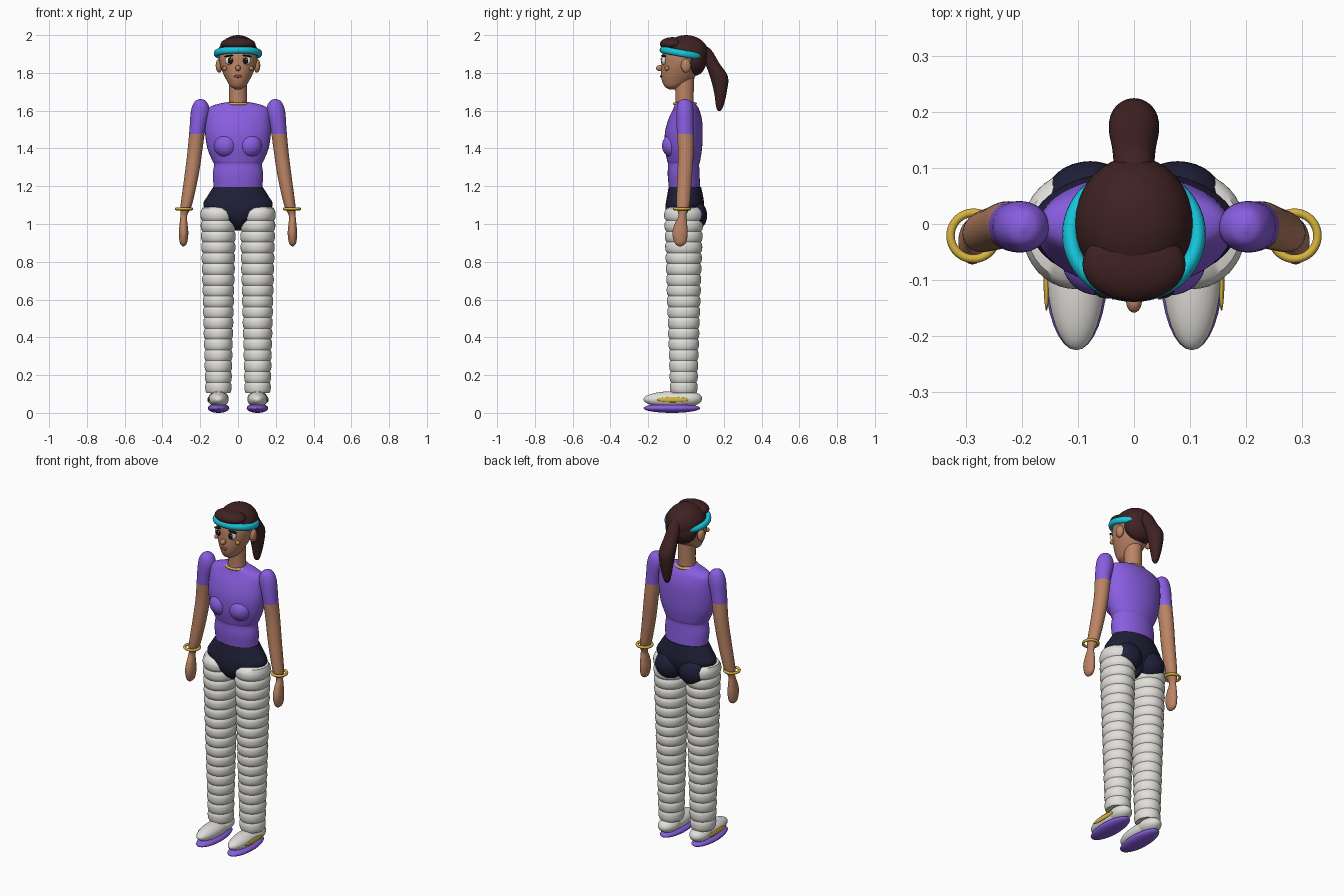
import bpy, bmesh, math
from mathutils import Vector, Matrix

cube = bpy.data.objects.get("Cube")
if cube:
    bpy.data.objects.remove(cube, do_unlink=True)


def material(name, r, g, b):
    m = bpy.data.materials.new(name)
    m.use_nodes = True
    m.diffuse_color = (r, g, b, 1)
    node = next(n for n in m.node_tree.nodes if n.type == 'BSDF_PRINCIPLED')
    node.inputs["Base Color"].default_value = (r, g, b, 1)
    node.inputs["Roughness"].default_value = 0.6
    return m


SKIN = material("skin", .50, .23, .13)
PURPLE = material("purple", .25, .11, .75)
WHITE = material("off_white", .75, .74, .70)
NAVY = material("navy", .014, .014, .04)
HAIR = material("dark_brown", .05, .016, .016)
CYAN = material("cyan", .008, .57, .72)
GOLD = material("gold", .68, .46, .05)
BLUSH = material("blush", .55, .23, .09)
LIP = material("lip", .25, .07, .05)
BLACK = material("black", .01, .007, .007)


def finish(name, bm, *mats, rule=None):
    """Turn a bmesh into a smooth object; rule picks a material per face."""
    bmesh.ops.recalc_face_normals(bm, faces=bm.faces)
    if rule:
        for f in bm.faces:
            f.material_index = rule(f.calc_center_median())
    me = bpy.data.meshes.new(name)
    bm.to_mesh(me)
    bm.free()
    for m in mats:
        me.materials.append(m)
    ob = bpy.data.objects.new(name, me)
    bpy.context.collection.objects.link(ob)
    bpy.ops.object.select_all(action='DESELECT')
    ob.select_set(True)
    bpy.context.view_layer.objects.active = ob
    bpy.ops.object.shade_smooth_by_angle(angle=math.radians(45))
    return ob


def smooth_path(pts, steps):
    """Catmull-Rom interpolation of section tuples."""
    out = []
    for i in range(len(pts) - 1):
        a, b, c, d = (pts[max(i - 1, 0)], pts[i], pts[i + 1], pts[min(i + 2, len(pts) - 1)])
        for s in range(steps):
            t = s / steps
            out.append([q + .5 * t * (r - p + t * (2 * p - 5 * q + 4 * r - w + t * (3 * (q - r) + w - p)))
                        for p, q, r, w in zip(a, b, c, d)])
    return out + [pts[-1]]


def loft(name, sections, *mats, steps=5, sides=40, rule=None, flip=1):
    """Sections are (z, centre x, half width, front y, back y)."""
    bm = bmesh.new()
    rings = []
    for z, cx, rx, y0, y1 in smooth_path(sections, steps):
        rings.append([bm.verts.new((flip * (cx + rx * math.cos(a)),
                                    (y0 + y1) / 2 + (y1 - y0) / 2 * math.sin(a), z))
                      for a in (math.tau * k / sides for k in range(sides))])
    for lo, hi in zip(rings, rings[1:]):
        for k in range(sides):
            n = (k + 1) % sides
            bm.faces.new((lo[k], lo[n], hi[n], hi[k]))
    bm.faces.new(rings[0])
    bm.faces.new(rings[-1])
    return finish(name, bm, *mats, rule=rule)


def ball(name, centre, radii, mat, cut=None, tilt=0):
    """Ellipsoid; cut = (point, normal) removes what lies behind the plane."""
    bm = bmesh.new()
    bmesh.ops.create_uvsphere(bm, u_segments=32, v_segments=20, radius=1)
    bm.transform(Matrix.Translation(centre) @ Matrix.Rotation(tilt, 4, 'Y') @ Matrix.Diagonal((*radii, 1)))
    if cut:
        bmesh.ops.bisect_plane(bm, geom=bm.verts[:] + bm.edges[:] + bm.faces[:],
                               plane_co=cut[0], plane_no=cut[1], clear_inner=True)
    return finish(name, bm, mat)


def ring(name, centre, rx, ry, tube, mat, tilt=0, tall=1):
    bm = bmesh.new()
    n, m = 56, 14
    grid = [[bm.verts.new(((rx + tube * math.cos(v)) * math.cos(u), (ry + tube * math.cos(v)) * math.sin(u),
                           tall * tube * math.sin(v)))
             for v in (math.tau * j / m for j in range(m))] for u in (math.tau * i / n for i in range(n))]
    for i in range(n):
        for j in range(m):
            p, q, k = grid[i], grid[(i + 1) % n], (j + 1) % m
            bm.faces.new((p[j], q[j], q[k], p[k]))
    bm.transform(Matrix.Translation(centre) @ Matrix.Rotation(tilt, 4, 'X'))
    return finish(name, bm, mat)


# Torso and hips
loft("shirt", [(1.185, 0, .128, -.09, .075), (1.26, 0, .133, -.097, .072), (1.315, 0, .127, -.095, .07),
               (1.335, 0, .136, -.1, .075), (1.4, 0, .162, -.112, .085), (1.48, 0, .174, -.112, .088),
               (1.55, 0, .172, -.095, .085), (1.605, 0, .165, -.07, .07), (1.63, 0, .125, -.06, .055),
               (1.645, 0, .06, -.055, .045)], PURPLE)
loft("shorts", [(.965, 0, .015, -.03, .03), (1.0, 0, .05, -.085, .06), (1.05, 0, .14, -.107, .085),
                (1.1, 0, .184, -.108, .095), (1.15, 0, .16, -.1, .09), (1.195, 0, .131, -.092, .08)], NAVY)
loft("neck", [(1.6, 0, .055, -.06, .045), (1.66, 0, .048, -.056, .04), (1.8, 0, .048, -.06, .045)], SKIN)
ring("necklace", (0, -.006, 1.637), .061, .056, .007, GOLD)

# Head
loft("head", [(1.713, 0, .012, -.09, -.06), (1.728, 0, .04, -.113, -.02), (1.76, 0, .06, -.128, .03),
              (1.8, 0, .08, -.132, .06), (1.85, 0, .097, -.13, .08), (1.9, 0, .1, -.125, .085),
              (1.95, 0, .08, -.1, .075)], SKIN)
ball("nose", (0, -.138, 1.825), (.014, .02, .016), SKIN)
ball("mouth", (0, -.131, 1.782), (.021, .006, .008), LIP)

# Hair and headband
band = Vector((0, -.018, 1.903))
ball("hair_cap", (0, 0, 1.9), (.106, .12, .1), HAIR, cut=(band, (0, .18, 1)))
ball("back_hair", (0, .045, 1.87), (.094, .064, .085), HAIR)
ball("fringe", (0, -.072, 1.953), (.092, .066, .036), HAIR)
loft("ponytail", [(1.945, 0, .02, .06, .1), (1.92, 0, .034, .06, .135), (1.85, 0, .039, .1, .177),
                  (1.78, 0, .045, .127, .222), (1.7, 0, .036, .148, .216), (1.63, 0, .022, .158, .2),
                  (1.605, 0, .013, .165, .188), (1.598, 0, .003, .174, .18)], HAIR)
ring("headband", band, .113, .108, .015, CYAN, tilt=-.18, tall=1.25)

for side, s in (("left", 1), ("right", -1)):
    # Face details
    ball(side + "_ear", (s * .1, 0, 1.838), (.018, .026, .037), SKIN)
    ball(side + "_eye", (s * .045, -.117, 1.866), (.024, .013, .024), WHITE)
    ball(side + "_pupil", (s * .041, -.127, 1.865), (.014, .006, .018), BLACK)
    ball(side + "_eye_glint", (s * .041 + .005, -.132, 1.872), (.004, .003, .005), WHITE)
    ball(side + "_lashes", (s * .047, -.118, 1.89), (.025, .015, .005), BLACK, tilt=s * .15)
    ball(side + "_cheek", (s * .07, -.101, 1.824), (.012, .012, .012), BLUSH)

    # Arm with sleeve and hand
    loft(side + "_arm", [(1.662, .198, .004, -.012, 0), (1.648, .198, .031, -.038, .027),
                         (1.6, .2, .049, -.05, .04), (1.5, .215, .042, -.049, .04),
                         (1.38, .229, .039, -.042, .04), (1.25, .247, .037, -.046, .032),
                         (1.1, .274, .03, -.05, .02), (1.045, .287, .018, -.04, .002),
                         (1.0, .288, .021, -.06, .006), (.95, .288, .025, -.072, .009),
                         (.9, .289, .019, -.06, 0), (.882, .289, .004, -.04, -.025)],
         SKIN, PURPLE, rule=lambda c: int(c.z > 1.485), flip=s)
    ring(side + "_bracelet", (s * .286, -.021, 1.08), .041, .041, .0075, GOLD)

    # Bust and seat
    ball(side + "_bust", (s * .064, -.066, 1.415), (.064, .061, .064), PURPLE)
    ball(side + "_seat", (s * .078, .044, 1.045), (.082, .068, .08), NAVY)

    # Padded leg of stacked rolls
    sections = []
    rolls, bottom, top = 17, .105, 1.075
    for i in range(rolls):
        for k in range(6):
            t = (i + k / 6) / rolls
            puff = .91 + .09 * math.sqrt(math.sin(math.pi * k / 6))
            rx, ry = (.069 + .027 * t) * puff, (.072 + .033 * t) * puff
            sections.append((bottom + (top - bottom) * t, .104, rx, -.012 - ry, -.012 + ry))
    sections += [(1.085, .108, .082, -.1, .075), (1.095, .108, .05, -.06, .04)]
    loft(side + "_leg", sections, WHITE, steps=1, flip=s)

    # Shoe
    ball(side + "_shoe", (s * .103, -.075, .071), (.053, .15, .043), WHITE)
    ball(side + "_shoe_heel", (s * .103, .005, .075), (.054, .08, .042), WHITE)
    ball(side + "_sole", (s * .103, -.075, .025), (.057, .15, .025), PURPLE)
    ball(side + "_shoe_stripe", (s * .156, -.07, .07), (.006, .085, .014), GOLD)
